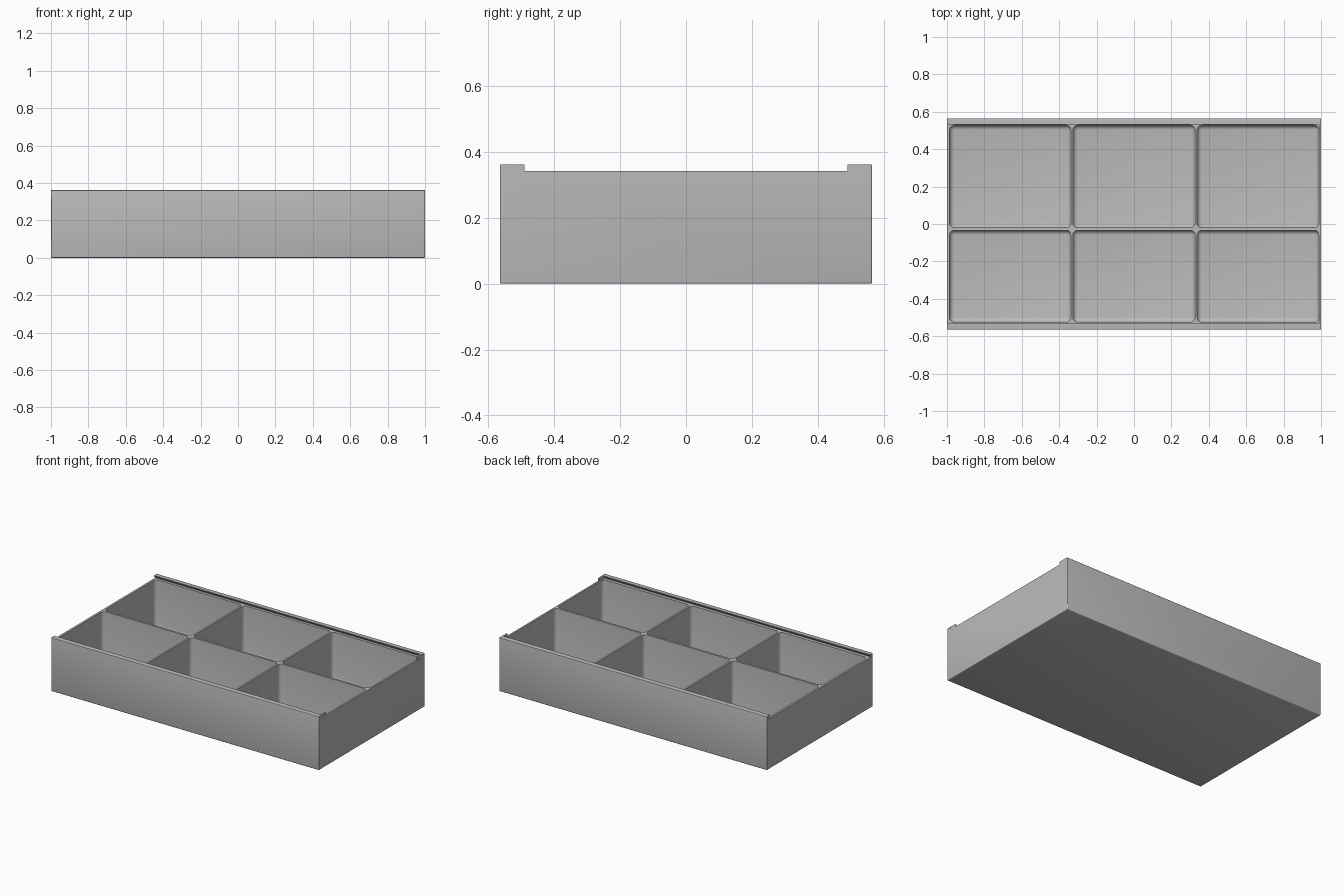
import bpy
import bmesh
import math
from mathutils import Matrix, Vector

LENGTH, WIDTH, RIM, HEIGHT = 2.0, 1.13, 0.342, 0.362
FLOOR = 0.015

cube = bpy.data.objects.get("Cube")
if cube:
    bpy.data.objects.remove(cube)

grey = bpy.data.materials.new("plain grey")
grey.use_nodes = True
colour = (0.5, 0.5, 0.5, 1)
grey.diffuse_color = colour
grey.node_tree.nodes["Principled BSDF"].inputs["Base Color"].default_value = colour


def finish(bm, name):
    bmesh.ops.recalc_face_normals(bm, faces=bm.faces[:])
    mesh = bpy.data.meshes.new(name)
    bm.to_mesh(mesh)
    bm.free()
    mesh.materials.append(grey)
    obj = bpy.data.objects.new(name, mesh)
    bpy.context.scene.collection.objects.link(obj)
    return obj


def add_box(bm, low, high):
    low, high = Vector(low), Vector(high)
    matrix = Matrix.Translation((low + high) / 2) @ Matrix.Diagonal((*(high - low), 1))
    return bmesh.ops.create_cube(bm, size=1, matrix=matrix)["verts"]


# Tray body: cross-section with a dovetail groove under each rail, swept along x
side = WIDTH / 2
half = [(side, 0), (side, HEIGHT), (0.532, HEIGHT), (0.532, HEIGHT - 0.003), (0.546, RIM)]
profile = half + [(-y, z) for y, z in reversed(half)]
bm = bmesh.new()
end = bm.faces.new([bm.verts.new((-LENGTH / 2, y, z)) for y, z in profile])
swept = bmesh.ops.extrude_face_region(bm, geom=[end])["geom"]
bmesh.ops.translate(bm, vec=(LENGTH, 0, 0),
                    verts=[v for v in swept if isinstance(v, bmesh.types.BMVert)])


# Soften the outer long edges and the upright corners
def is_outer(edge):
    return all(abs(abs(v.co.y) - side) < 1e-4 for v in edge.verts)


def is_base(edge):
    return all(v.co.z < 1e-4 for v in edge.verts)


bmesh.ops.bevel(bm, geom=[e for e in bm.edges if is_outer(e) or is_base(e)],
                offset=0.005, segments=3, profile=0.5, affect='EDGES')
tray = finish(bm, "tray_body")

# Pockets: rounded upright corners and a rounded floor edge
bm = bmesh.new()
columns = [(-0.986, -0.338), (-0.326, 0.326), (0.338, 0.988)]
rows = [(-0.525, -0.034), (-0.020, 0.528)]
for x0, x1 in columns:
    for y0, y1 in rows:
        add_box(bm, (x0, y0, FLOOR), (x1, y1, HEIGHT + 0.1))
rounded = [e for e in bm.edges if min(v.co.z for v in e.verts) < FLOOR + 1e-4]
bmesh.ops.bevel(bm, geom=rounded, offset=0.025, segments=5, profile=0.5, affect='EDGES')
pockets = finish(bm, "pocket_cutter")
pockets.hide_render = True

cut = tray.modifiers.new("pockets", 'BOOLEAN')
cut.object = pockets
cut.operation = 'DIFFERENCE'
cut.solver = 'EXACT'
bpy.context.view_layer.objects.active = tray
tray.select_set(True)
bpy.ops.object.modifier_apply(modifier=cut.name)
bpy.data.objects.remove(pockets)
bpy.ops.object.shade_smooth_by_angle(angle=math.radians(35))

# Lid stops closing the grooves at one end
for name, sign in (("back_lid_stop", 1), ("front_lid_stop", -1)):
    bm = bmesh.new()
    y0, y1 = sorted((sign * 0.49, sign * 0.555))
    add_box(bm, (0.989, y0, RIM - 0.005), (0.9995, y1, HEIGHT - 0.0005))
    finish(bm, name)
